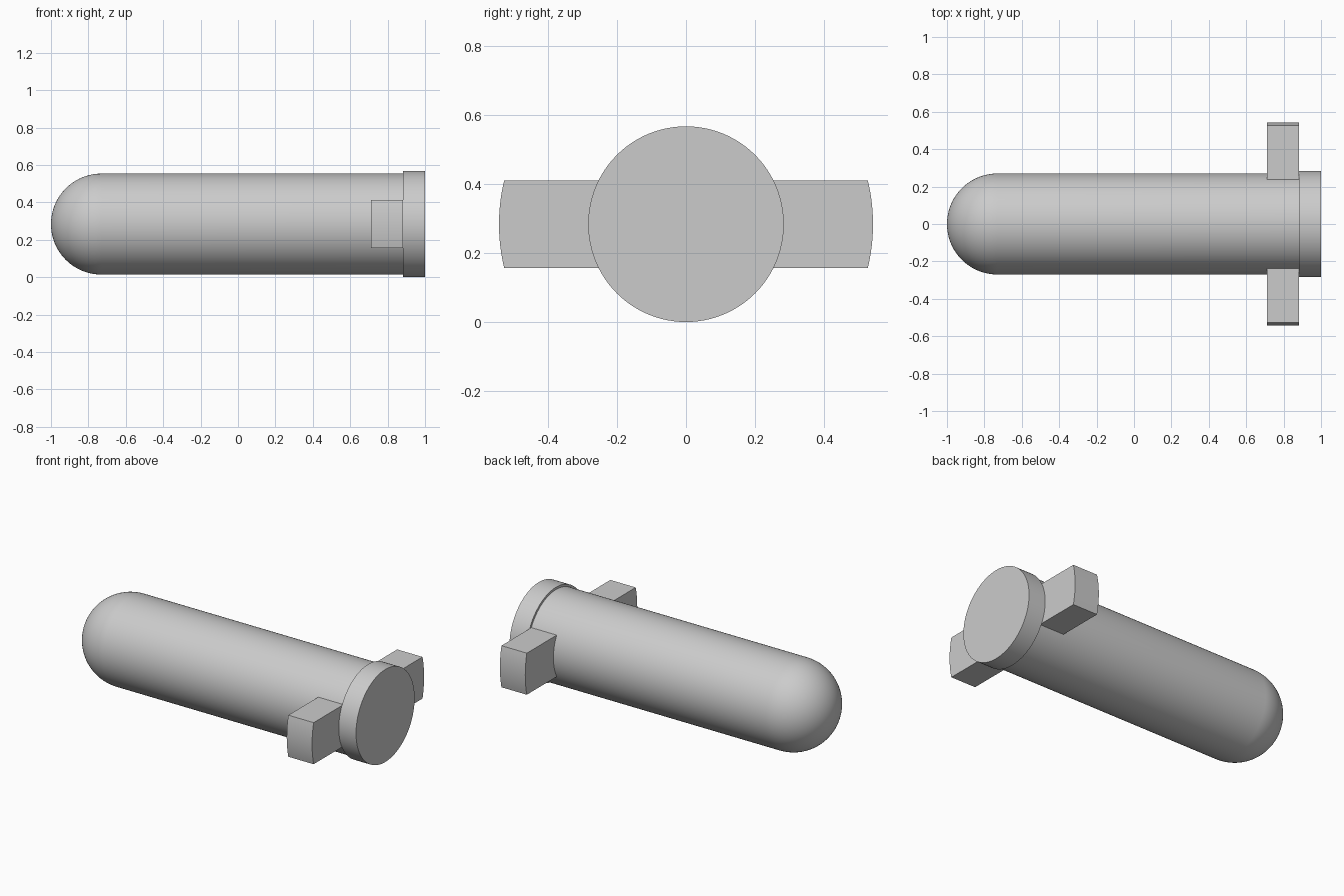
import bpy, bmesh, math

if "Cube" in bpy.data.objects:
    bpy.data.objects.remove(bpy.data.objects["Cube"])

AXIS_Z = 0.284      # height of the pin's long axis
BODY_R = 0.27
CAP_R = 0.284
LUG_R = 0.543       # radius of the lugs' curved outer ends
SHOULDER_X = 0.883  # where the end cap begins

grey = bpy.data.materials.new("plain grey")
grey.diffuse_color = (0.6, 0.6, 0.6, 1)
grey.use_nodes = True
grey.node_tree.nodes["Principled BSDF"].inputs["Base Color"].default_value = grey.diffuse_color


def finish(name, bm):
    bmesh.ops.recalc_face_normals(bm, faces=bm.faces)
    mesh = bpy.data.meshes.new(name)
    bm.to_mesh(mesh)
    bm.free()
    mesh.materials.append(grey)
    obj = bpy.data.objects.new(name, mesh)
    bpy.context.collection.objects.link(obj)
    obj.location.z = AXIS_Z
    bpy.ops.object.select_all(action='DESELECT')
    obj.select_set(True)
    bpy.context.view_layer.objects.active = obj
    bpy.ops.object.shade_smooth_by_angle(angle=math.radians(30))
    return obj


def lathe(name, profile, steps=96):
    """Spin (x, radius) points about the x axis."""
    bm = bmesh.new()
    verts = [bm.verts.new((x, 0, r)) for x, r in profile]
    edges = [bm.edges.new(pair) for pair in zip(verts, verts[1:])]
    bmesh.ops.spin(bm, geom=verts + edges, cent=(0, 0, 0), axis=(1, 0, 0),
                   angle=math.tau, steps=steps)
    bmesh.ops.remove_doubles(bm, verts=bm.verts, dist=1e-5)
    return finish(name, bm)


def arc(radius, half_height, count=12):
    """(y, z) points of an arc about the axis, from bottom to top."""
    a = math.asin(half_height / radius)
    angles = [-a + 2 * a * i / count for i in range(count + 1)]
    return [(radius * math.cos(t), radius * math.sin(t)) for t in angles]


# Round-nosed cylindrical body
nose = [(-1 + BODY_R * (1 - math.cos(t)), BODY_R * math.sin(t))
        for t in (math.pi / 2 * i / 24 for i in range(25))]
lathe("body", nose + [(SHOULDER_X, BODY_R)])

# Slightly wider flat end cap
lathe("end_cap", [(SHOULDER_X, 0), (SHOULDER_X, CAP_R), (1, CAP_R), (1, 0)])

# Side lugs, curved to fit the body and rounded at the outer ends
for side, name in ((-1, "front_lug"), (1, "back_lug")):
    bm = bmesh.new()
    outline = arc(LUG_R, 0.1275) + arc(BODY_R - 0.003, 0.1275)[::-1]
    face = bm.faces.new([bm.verts.new((0.711, side * y, z)) for y, z in outline])
    ext = bmesh.ops.extrude_face_region(bm, geom=[face], use_keep_orig=True)
    moved = [g for g in ext["geom"] if isinstance(g, bmesh.types.BMVert)]
    bmesh.ops.translate(bm, verts=moved, vec=(SHOULDER_X - 0.711, 0, 0))
    finish(name, bm)
